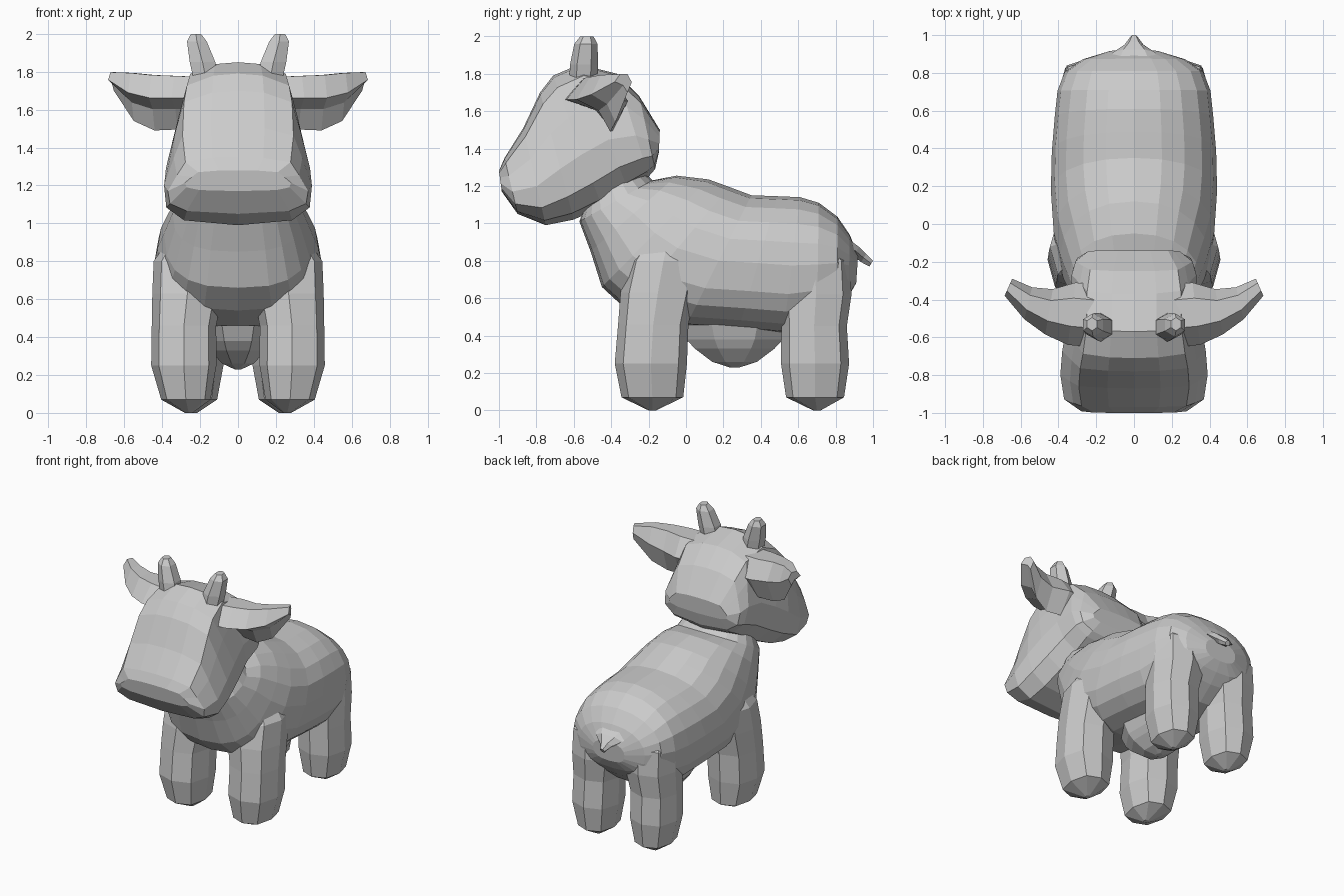
import bpy, bmesh
from math import sin, cos, pi, copysign
from mathutils import Vector


def loft(name, rings, mirror=False):
    """Skin a list of point rings, close both ends, optionally mirror in x."""
    bm = bmesh.new()
    vr = [[bm.verts.new(p) for p in r] for r in rings]
    n = len(vr[0])
    for a, b in zip(vr, vr[1:]):
        for i in range(n):
            j = (i + 1) % n
            bm.faces.new((a[i], a[j], b[j], b[i]))
    for r in (vr[0], vr[-1]):
        c = bm.verts.new(sum((v.co for v in r), Vector()) / n)
        for i in range(n):
            bm.faces.new((r[i], r[(i + 1) % n], c))
    bmesh.ops.recalc_face_normals(bm, faces=bm.faces)
    me = bpy.data.meshes.new(name)
    bm.to_mesh(me)
    bm.free()
    ob = bpy.data.objects.new(name, me)
    bpy.context.collection.objects.link(ob)
    if mirror:
        ob.modifiers.new("mirror", "MIRROR")
    return ob


def sup(n, e, off=0.0):
    """Unit superellipse points."""
    f = lambda v: copysign(abs(v) ** (2 / e), v)
    return [(f(cos(2 * pi * i / n + off)), f(sin(2 * pi * i / n + off))) for i in range(n)]


def tilted(section, spec):
    """Rings across x, each spanning a top and a bottom point in the yz plane."""
    out = []
    for ty, tz, by, bz, w in spec:
        out.append([Vector((s * w, ty + (by - ty) * t, tz + (bz - tz) * t)) for s, t in section])
    return out


def flat(spec, n=8, e=2.0, off=0.0):
    """Horizontal rings: x, y, z, radius x, radius y."""
    return [[Vector((x + rx * c, y + ry * s, z)) for c, s in sup(n, e, off)]
            for x, y, z, rx, ry in spec]


# Body with neck: top y,z / bottom y,z / half width; rounder above, fuller below
upper, lower = sup(20, 2.15, pi / 2), sup(20, 2.7, pi / 2)
body_section = [((u if u[1] > 0 else l)[0], (1 - (u if u[1] > 0 else l)[1]) / 2)
                for u, l in zip(upper, lower)]
loft("body", tilted(body_section, [
    (-.27, 1.32, -.54, 1.10, .25),
    (-.18, 1.23, -.57, 1.01, .30),
    (-.05, 1.255, -.51, .85, .345),
    (.12, 1.235, -.45, .66, .39),
    (.23, 1.195, -.32, .54, .425),
    (.35, 1.15, 0, .45, .44),
    (.49, 1.145, .28, .43, .435),
    (.61, 1.14, .52, .41, .42),
    (.71, 1.11, .70, .45, .405),
    (.81, 1.035, .81, .54, .365),
    (.875, .94, .87, .61, .27),
    (.92, .83, .91, .68, .13)]))

# Head: wide jaw, narrower brow
half = [(.36, .015), (.75, .09), (.87, .32), (1, .6), (.97, .82), (.73, .95)]
head_section = [(0, 0)] + half + [(0, 1)] + [(-s, t) for s, t in reversed(half)]
loft("head", tilted(head_section, [
    (-1.0, 1.28, -.985, 1.17, .28),
    (-.97, 1.35, -.90, 1.05, .37),
    (-.87, 1.51, -.75, .99, .39),
    (-.78, 1.70, -.60, 1.02, .38),
    (-.71, 1.79, -.45, 1.09, .36),
    (-.57, 1.85, -.31, 1.18, .335),
    (-.37, 1.80, -.20, 1.25, .33),
    (-.25, 1.68, -.165, 1.29, .31),
    (-.14, 1.50, -.145, 1.38, .24)]))

# Legs, widening into shoulder and hip
loft("front_legs", flat([
    (.26, -.18, 0, .02, .02),
    (.275, -.18, .07, .13, .165),
    (.286, -.188, .25, .172, .193),
    (.285, -.175, .46, .170, .188),
    (.267, -.15, .63, .185, .20),
    (.265, -.12, .80, .18, .19),
    (.22, -.08, .98, .10, .10)], 8, 2.6), True)
loft("rear_legs", flat([
    (.235, .70, 0, .02, .02),
    (.235, .69, .07, .125, .155),
    (.24, .69, .25, .163, .182),
    (.237, .685, .45, .163, .175),
    (.22, .695, .62, .18, .19),
    (.22, .69, .80, .175, .185),
    (.19, .64, .96, .10, .10)], 8, 2.5), True)

# Udder
loft("udder", flat([
    (0, .26, .23, .02, .03),
    (0, .26, .26, .09, .13),
    (0, .26, .33, .16, .23),
    (0, .26, .38, .19, .28),
    (0, .26, .46, .22, .32)], 8, 2, pi / 8))

# Ears: scooped section stepping outwards along x
ear_section = [(-1, .15), (-.4, .95), (.5, .95), (1, .1), (.5, -1), (-.02, -.25)]
ears = [(.22, -.485, 1.64, .165, .14), (.33, -.475, 1.64, .165, .145),
        (.45, -.465, 1.64, .12, .15), (.56, -.42, 1.67, .085, .13),
        (.665, -.335, 1.75, .045, .05)]
loft("ears", [[Vector((x - .02 * c, y + ry * c, z + rz * s)) for c, s in ear_section]
              for x, y, z, ry, rz in ears], True)

# Horns
loft("horns", flat([
    (.165, -.55, 1.74, .075, .075),
    (.187, -.545, 1.85, .078, .075),
    (.217, -.535, 1.96, .06, .062),
    (.222, -.53, 2.0, .03, .035)], 6, 2, pi / 6), True)

# Tail
tail = [(.84, .90, .17, .03), (.91, .85, .11, .028), (.95, .815, .05, .026), (.99, .785, .02, .018)]
loft("tail", [[Vector((w * c, y + h * .6 * s, z + h * s)) for c, s in sup(6, 2)]
              for y, z, w, h in tail])
